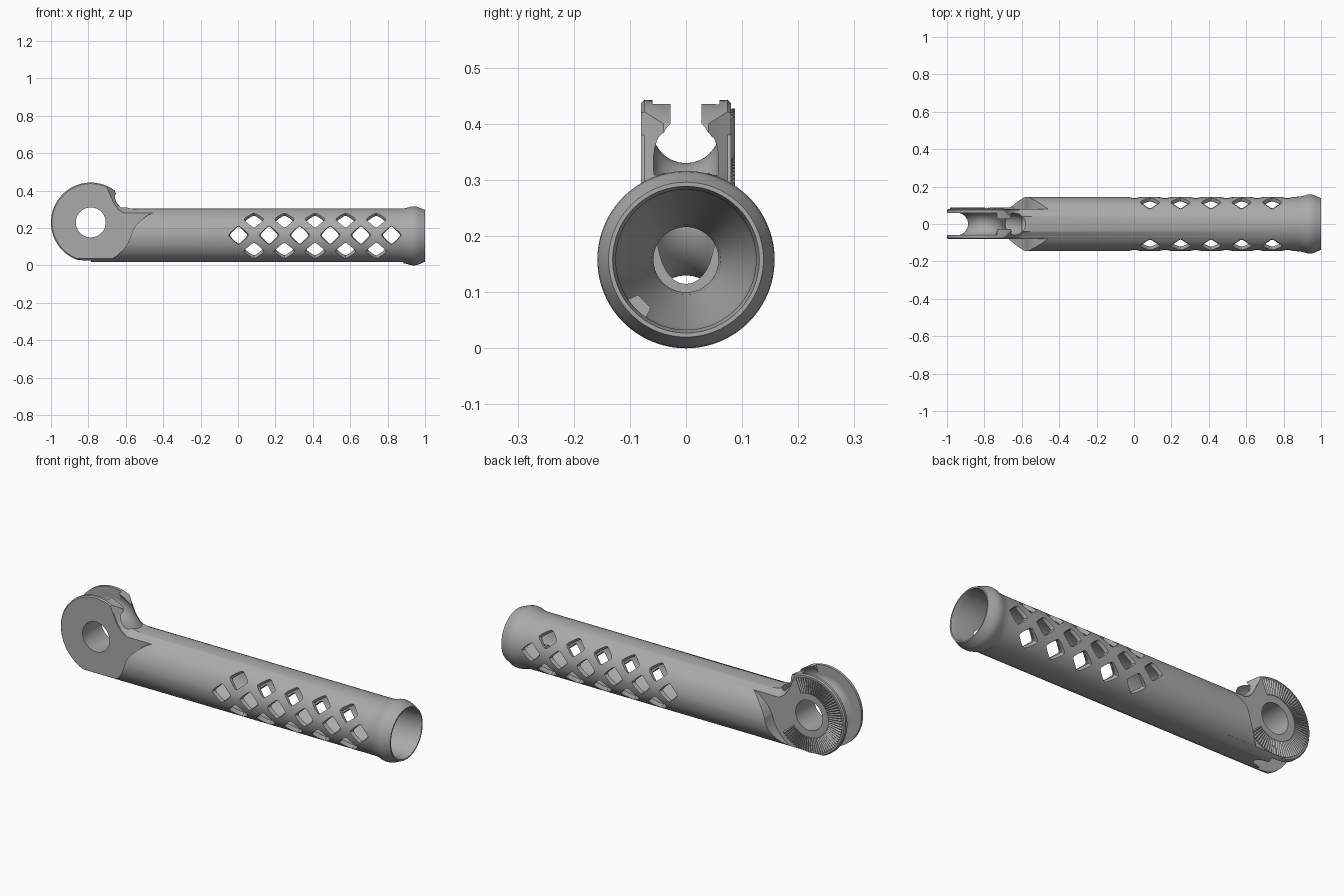
import bpy, bmesh, math
from mathutils import Vector

if "Cube" in bpy.data.objects:
    bpy.data.objects.remove(bpy.data.objects["Cube"])

AXIS_Z = 0.158              # height of the tube axis
HEAD = Vector((-0.787, 0, 0.23))
HEAD_R = 0.213
CHEEK = 0.08                # half thickness of the pivot head

grey = bpy.data.materials.new("plain grey")
grey.use_nodes = True
grey.diffuse_color = (0.4, 0.4, 0.4, 1)
grey.node_tree.nodes["Principled BSDF"].inputs["Base Color"].default_value = (0.4, 0.4, 0.4, 1)


def finish(name, bm):
    bmesh.ops.recalc_face_normals(bm, faces=bm.faces)
    mesh = bpy.data.meshes.new(name)
    bm.to_mesh(mesh)
    bm.free()
    mesh.materials.append(grey)
    obj = bpy.data.objects.new(name, mesh)
    bpy.context.collection.objects.link(obj)
    return obj


def loft(bm, rings):
    """Skin closed rings of equal length and cap both ends."""
    loops = [[bm.verts.new(p) for p in ring] for ring in rings]
    n = len(loops[0])
    for a, b in zip(loops, loops[1:]):
        for i in range(n):
            j = (i + 1) % n
            bm.faces.new((a[i], a[j], b[j], b[i]))
    bm.faces.new(loops[0])
    bm.faces.new(loops[-1])


def solid(name, rings):
    bm = bmesh.new()
    loft(bm, rings)
    return finish(name, bm)


def lathe(name, profile, n=96):
    """Turn (x, radius) points about the tube axis."""
    turn = [2 * math.pi * i / n for i in range(n)]
    return solid(name, [[(x, r * math.cos(t), AXIS_Z + r * math.sin(t)) for t in turn]
                        for x, r in profile])


def prism(name, outline, y0, y1):
    """Extrude an (x, z) outline along y."""
    return solid(name, [[(x, y, z) for x, z in outline] for y in (y0, y1)])


def arc(r, start, end, n):
    """Points (x, z) on a circle about the pivot, angles in degrees."""
    angles = [math.radians(start + (end - start) * i / n) for i in range(n + 1)]
    return [(HEAD.x + r * math.cos(a), HEAD.z + r * math.sin(a)) for a in angles]


def combine(target, tool, operation="DIFFERENCE"):
    mod = target.modifiers.new("boolean", "BOOLEAN")
    mod.operation = operation
    mod.solver = "EXACT"
    mod.object = tool
    bpy.context.view_layer.objects.active = target
    bpy.ops.object.modifier_apply(modifier=mod.name)
    bpy.data.objects.remove(tool)


# Tube with a flared collar at the open end
body = lathe("handle_body", [(-0.78, 0.1455), (0.87, 0.1455), (0.89, 0.147), (0.91, 0.152),
                             (0.925, 0.1565), (0.94, 0.158), (0.955, 0.1565), (0.97, 0.151),
                             (1.0, 0.138)])

# Flat along the underside, stopping at the collar
combine(body, prism("flat_cutter", [(-1.2, -0.1), (0.885, -0.1), (0.885, 0.018), (-1.2, 0.018)],
                    -0.3, 0.3))

# Curved relief on both sides around the pivot head
relief = [(-1.1, -0.1), (-0.787, -0.1)] + arc(0.226, -90, -12, 24)
relief += [(-0.545, 0.215), (-0.515, 0.245), (-0.48, 0.27), (-0.44, 0.286), (-0.42, 0.4), (-1.1, 0.4)]
for side in (-1, 1):
    combine(body, prism("relief_cutter", relief, side * CHEEK, side * 0.3))


# Pivot head: lofted across its thickness so neck and underside are chamfered
def head_outline(r, start, floor, neck):
    rim = [(x, max(z, floor)) for x, z in arc(r, start, 270, 72)]
    return rim + [(-0.5, floor)] + neck


outer_neck = [(-0.5, 0.26), (-0.57, 0.267), (-0.61, 0.28), (-0.64, 0.3), (-0.665, 0.335), (-0.685, 0.38)]
inner_neck = [(-0.5, 0.29), (-0.56, 0.302), (-0.59, 0.308), (-0.615, 0.32), (-0.634, 0.34), (-0.647, 0.37)]
cheek_edge = head_outline(HEAD_R - 0.006, 66, 0.036, outer_neck)
cheek_rim = head_outline(HEAD_R, 64, 0.032, outer_neck)
middle = head_outline(HEAD_R, 53, 0.018, inner_neck)
layers = [(-CHEEK, cheek_edge), (-0.074, cheek_rim), (-0.04, middle),
          (0.04, middle), (0.074, cheek_rim), (CHEEK, cheek_edge)]
head = solid("pivot_head", [[(x, y, z) for x, z in ring] for y, ring in layers])
combine(body, head, "UNION")

# Long bore that funnels down to a narrow passage
combine(body, lathe("bore_cutter", [(-0.6, 0.058), (-0.36, 0.058), (-0.33, 0.062), (-0.16, 0.121),
                                    (-0.13, 0.125), (0.975, 0.125), (1.01, 0.133)]))

# Round-bottomed groove between the two cheeks
combine(body, prism("slot_cutter", arc(0.16, 75, 270, 60) + arc(0.26, 270, 75, 60), -0.0595, 0.0595))
bpy.ops.mesh.primitive_torus_add(location=HEAD, rotation=(math.pi / 2, 0, 0), major_radius=0.16,
                                 minor_radius=0.06, major_segments=96, minor_segments=32)
combine(body, bpy.context.object)

# Pivot hole
combine(body, prism("pivot_cutter", arc(0.08, 0, 354, 59), -0.3, 0.3))


# Staggered diamond windows, three rows on each side
def diamond(half):
    """Diamond with clipped, rounded corners."""
    points = []
    for k in range(4):
        c, s = round(math.cos(k * math.pi / 2)), round(math.sin(k * math.pi / 2))
        for u, v in ((0.8, -0.3), (0.95, -0.12), (1, 0), (0.95, 0.12), (0.8, 0.3)):
            points.append((half * (u * c - v * s), half * (u * s + v * c)))
    return points


bm = bmesh.new()
for side in (-1, 1):
    for tilt, first, count in ((-36, 0.085, 5), (0, 0.003, 6), (36, 0.085, 5)):
        t = math.radians(tilt)
        out = Vector((0, side * math.cos(t), math.sin(t)))
        up = Vector((0, -side * math.sin(t), math.cos(t)))
        for i in range(count):
            centre = Vector((first + i * 0.1635, 0, AXIS_Z + 0.004))
            loft(bm, [[centre + out * d + Vector((u, 0, 0)) + up * v for u, v in diamond(h)]
                      for d, h in ((0.085, 0.046), (0.131, 0.046), (0.16, 0.06))])
combine(body, finish("window_cutter", bm))

# Locating nub just inside the open end
t = math.radians(225)
nub_out = Vector((0, math.cos(t), math.sin(t)))
nub_side = Vector((0, -math.sin(t), math.cos(t)))
nub_at = Vector((0.9, 0, AXIS_Z))
nub = solid("locating_nub", [[nub_at + nub_out * d + nub_side * v * w + Vector((u * w, 0, 0))
                              for u, v in ((-1, -1), (1, -1), (1, 1), (-1, 1))]
                             for d, w in ((0.132, 0.026), (0.105, 0.016))])

# Radial locking teeth on the back cheek
bm = bmesh.new()
TEETH = 58
for i in range(TEETH):
    a0, a2 = (66 + 254 * (i + k) / TEETH for k in (0, 1))
    rows = []
    for r in (0.118, 0.197):
        row = zip(arc(r, a0, a2, 2), (0.0795, 0.087, 0.0795))
        rows.append([bm.verts.new((x, y, z)) for (x, z), y in row])
    (a, b, c), (d, e, f) = rows
    for face in ((a, b, e, d), (b, c, f, e), (a, c, b), (d, e, f), (a, d, f, c)):
        bm.faces.new(face)
teeth = finish("locking_teeth", bm)

# Smooth the round surfaces, keep the hard edges
bpy.ops.object.select_all(action="DESELECT")
body.select_set(True)
bpy.context.view_layer.objects.active = body
bpy.ops.object.shade_smooth_by_angle(angle=math.radians(28))
